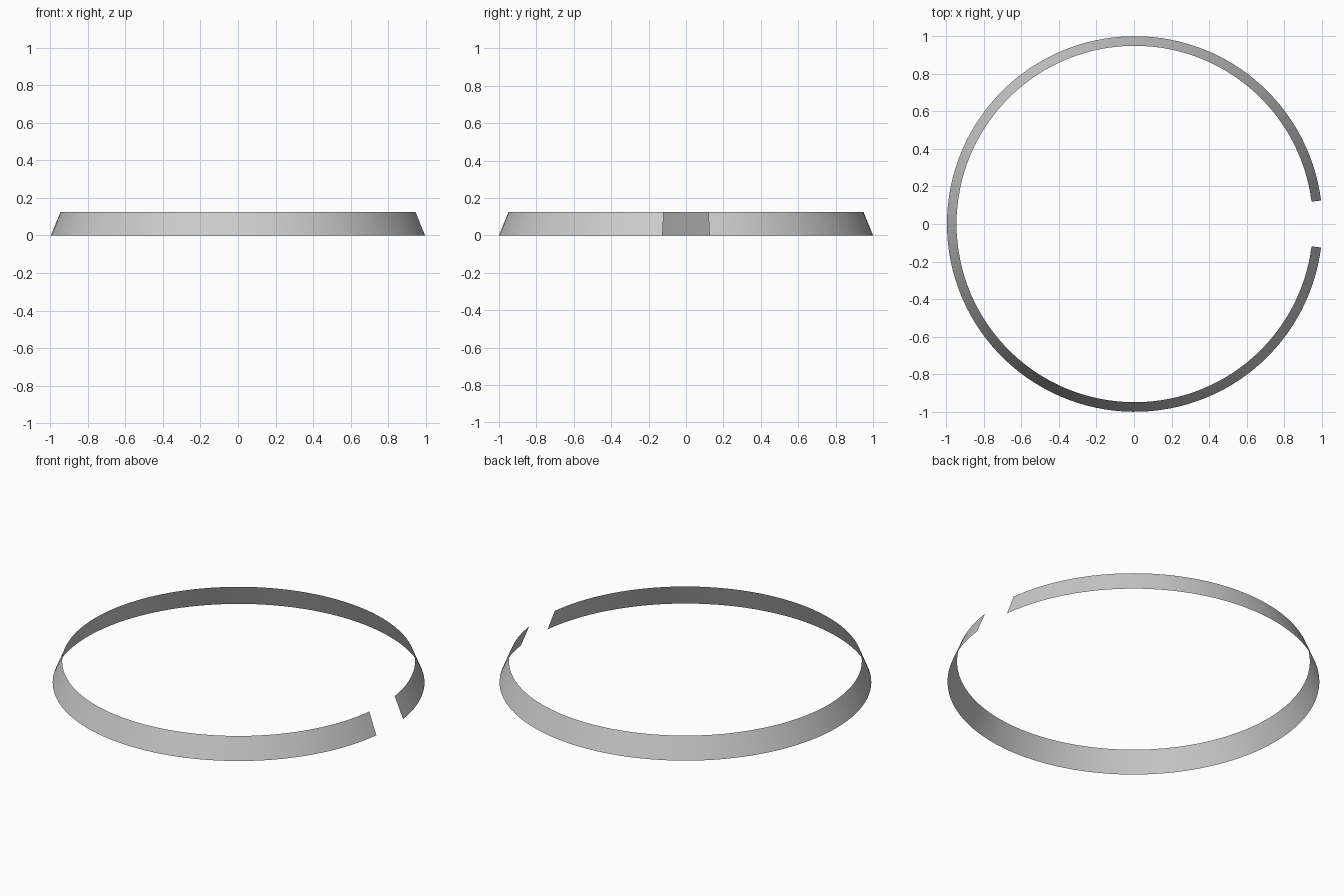
import bpy, math

if "Cube" in bpy.data.objects:
    bpy.data.objects.remove(bpy.data.objects["Cube"])

# Open tapered band: a thin conical sheet with a gap facing +x
SEGMENTS = 120
GAP_HALF = math.radians(7.2)
SHIFT_X = (1 - math.cos(GAP_HALF)) / 2      # keeps the band centred on x = 0
PROFILE = [(1.0, 0.0), (0.949, 0.125)]      # (radius, height)

verts, faces = [], []
for i in range(SEGMENTS + 1):
    a = GAP_HALF + (2 * math.pi - 2 * GAP_HALF) * i / SEGMENTS
    for r, z in PROFILE:
        verts.append((r * math.cos(a) + SHIFT_X, r * math.sin(a), z))
for i in range(SEGMENTS):
    b = 2 * i
    faces.append((b, b + 2, b + 3, b + 1))

mesh = bpy.data.meshes.new("open_band")
mesh.from_pydata(verts, [], faces)
mesh.update()
band = bpy.data.objects.new("open_band", mesh)
bpy.context.collection.objects.link(band)

# Smooth shading around the band
bpy.context.view_layer.objects.active = band
band.select_set(True)
bpy.ops.object.shade_smooth_by_angle()
